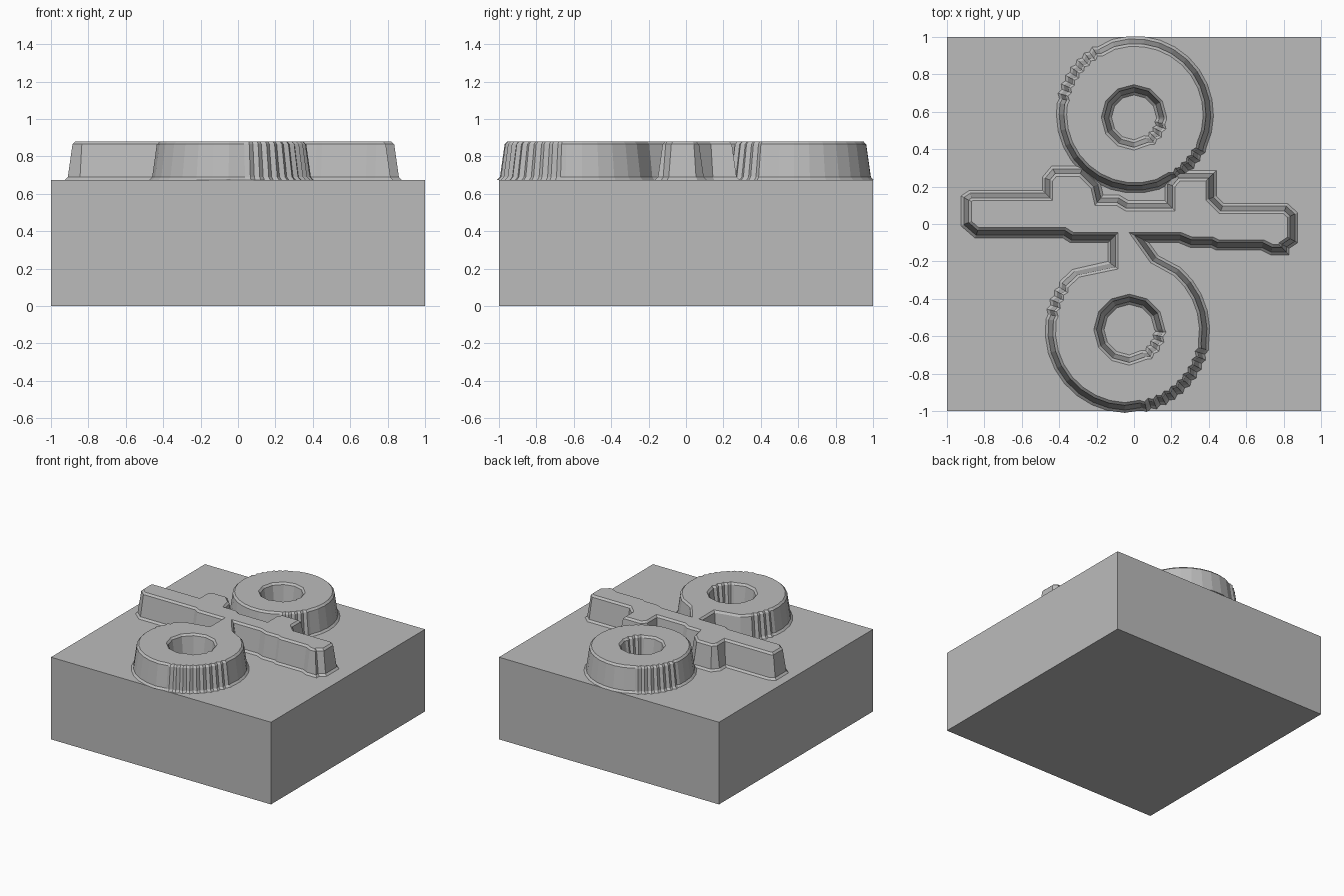
import bpy, bmesh
from math import radians, cos, sin
from mathutils import Vector

if "Cube" in bpy.data.objects:
    bpy.data.objects.remove(bpy.data.objects["Cube"], do_unlink=True)

grey = bpy.data.materials.new("stone grey")
grey.use_nodes = True
grey.diffuse_color = (0.5, 0.5, 0.5, 1)
grey.node_tree.nodes["Principled BSDF"].inputs["Base Color"].default_value = (0.5, 0.5, 0.5, 1)

GROUND = 0.675
# wall section from foot to rim: (inset, height)
WALL = [(0, GROUND), (0.015, 0.69), (0.04, 0.865), (0.055, 0.88)]


def finish(bm, name):
    mesh = bpy.data.meshes.new(name)
    bm.to_mesh(mesh)
    bm.free()
    mesh.materials.append(grey)
    bpy.context.collection.objects.link(bpy.data.objects.new(name, mesh))


def arc(centre, radius, start, end, ribs, hole=False):
    """Faceted arc with stepped stretches, as (foot point, inset direction)."""
    c = Vector(centre)
    points, angle, step = [], start, 0
    while angle < end - 1:
        ribbed = any(a <= angle < b for a, b in ribs)
        d = Vector((cos(radians(angle)), sin(radians(angle))))
        wobble = (0.007 if step % 2 else -0.007) if ribbed else 0
        points.append((c + d * (radius + wobble), d if hole else -d))
        angle += (8 if hole else 3.5) if ribbed else (30 if hole else 12)
        step += 1
    return points[::-1] if hole else points


def corners(coords):
    """Mitred insets for a counter-clockwise run; its ends are only guides."""
    p = [Vector(c) for c in coords]
    result = []
    for before, here, after in zip(p, p[1:], p[2:]):
        a, b = (here - before).normalized(), (after - here).normalized()
        n1, n2 = Vector((-a.y, a.x)), Vector((-b.y, b.x))
        result.append((here, (n1 + n2) / (1 + n1.dot(n2))))
    return result


def wall(bm, outline):
    """Sloping wall around an outline; returns the rim edges."""
    rows = [[bm.verts.new((*(p + d * inset), z)) for p, d in outline] for inset, z in WALL]
    n = len(outline)
    for low, high in zip(rows, rows[1:]):
        for i in range(n):
            j = (i + 1) % n
            bm.faces.new((low[i], low[j], high[j], high[i]))
    rim = rows[-1]
    return [bm.edges.get((rim[i], rim[(i + 1) % n])) for i in range(n)]


def relief(name, outline, hole):
    bm = bmesh.new()
    edges = wall(bm, outline) + wall(bm, hole)
    bmesh.ops.triangle_fill(bm, edges=edges, use_beauty=True, normal=(0, 0, 1))
    bmesh.ops.dissolve_limit(bm, angle_limit=0.001, verts=bm.verts[:], edges=bm.edges[:])
    finish(bm, name)


# Square block
bm = bmesh.new()
bmesh.ops.create_cube(bm, size=1)
bmesh.ops.scale(bm, vec=(2, 2, GROUND), verts=bm.verts)
bmesh.ops.translate(bm, vec=(0, 0, GROUND / 2), verts=bm.verts)
finish(bm, "base_block")

# Free-standing ring at the back
relief("back_ring",
       arc((0.005, 0.585), 0.42, -180, 180, [(-70, -25), (110, 170)]),
       arc((0, 0.57), 0.12, 0, 360, [(290, 350)], hole=True))

# Front ring running through a neck into the cross bar
front = arc((-0.035, -0.57), 0.44, -228, 55, [(-225, -190), (-85, -10)])
bar = corners([
    (0.22, -0.25), (0.13, -0.17), (0.08, -0.1), (0.24, -0.1), (0.3, -0.125), (0.41, -0.125),
    (0.44, -0.14), (0.68, -0.14), (0.73, -0.165), (0.83, -0.165), (0.83, -0.13),
    (0.875, -0.1), (0.875, 0.06), (0.82, 0.11), (0.48, 0.11),
    (0.44, 0.15), (0.44, 0.285), (0.22, 0.285), (0.165, 0.22),
    (0.165, 0.125), (-0.03, 0.125), (-0.08, 0.155), (-0.165, 0.155),
    (-0.18, 0.22), (-0.27, 0.31), (-0.44, 0.31), (-0.49, 0.25), (-0.49, 0.18),
    (-0.88, 0.18), (-0.925, 0.15), (-0.925, -0.01), (-0.85, -0.075),
    (-0.38, -0.075), (-0.34, -0.1), (-0.14, -0.1), (-0.14, -0.2), (-0.3, -0.25)])
relief("cross_bar_and_front_ring", front + bar,
       arc((-0.025, -0.565), 0.135, 0, 360, [(280, 360)], hole=True))
